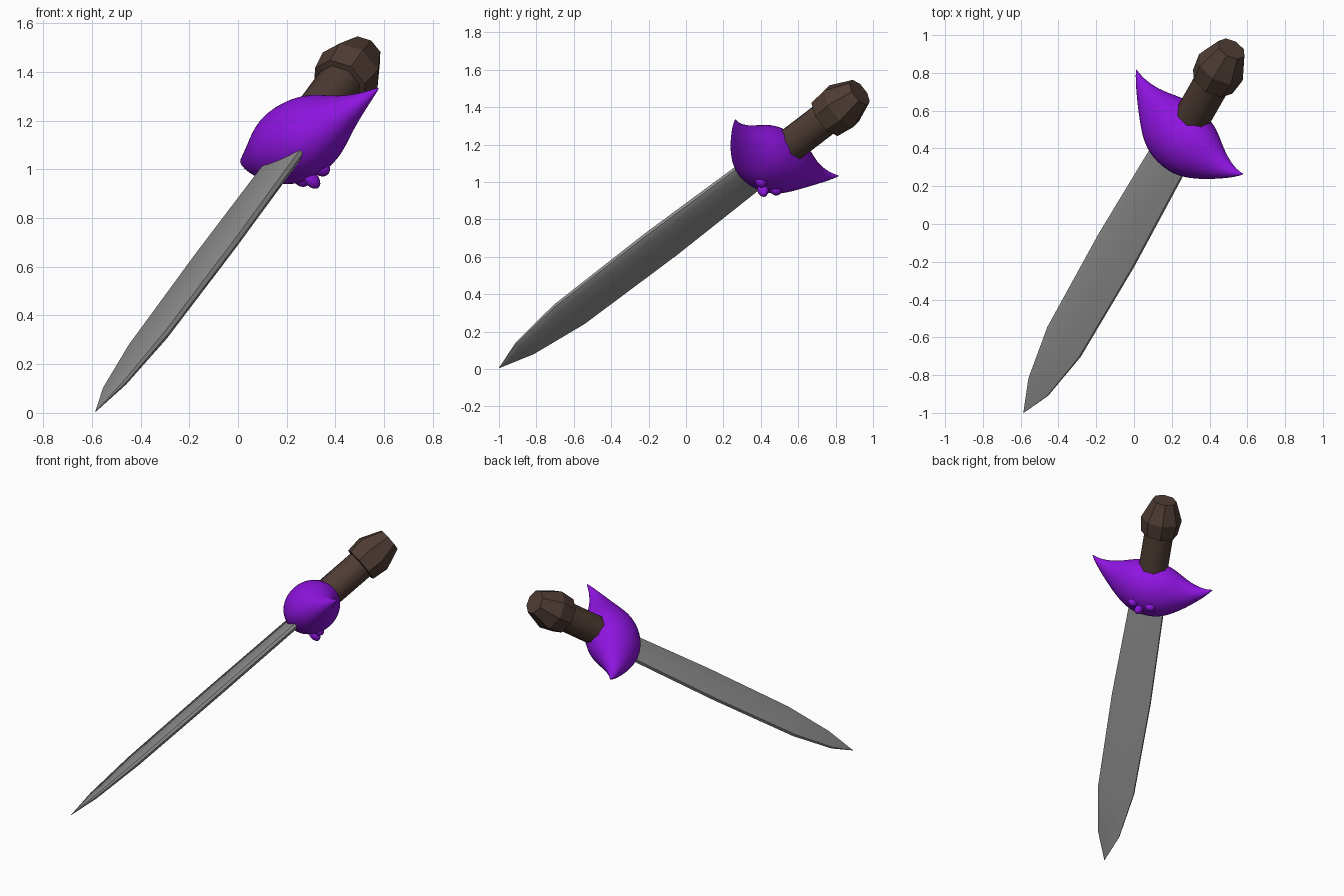
import bpy, bmesh, math
from mathutils import Vector, Matrix

if "Cube" in bpy.data.objects:
    bpy.data.objects.remove(bpy.data.objects["Cube"])

# Sword frame: local x = blade width, y = flat underside, z = tip to pommel
TIP = Vector((-0.585, -1.0, 0.005))
axis = Vector((0.413, 0.723, 0.553)).normalized()
width = Vector((0.667, -0.655, 0.354))
width = (width - axis * width.dot(axis)).normalized()
side = axis.cross(width)
FRAME = Matrix.Translation(TIP) @ Matrix((width, side, axis)).transposed().to_4x4()


def material(name, rgb):
    m = bpy.data.materials.new(name)
    m.diffuse_color = (*rgb, 1)
    m.use_nodes = True
    m.node_tree.nodes["Principled BSDF"].inputs["Base Color"].default_value = m.diffuse_color
    return m


STEEL = material("steel_grey", (0.30, 0.30, 0.30))
PURPLE = material("purple", (0.27, 0.007, 0.74))
BROWN = material("dark_brown", (0.078, 0.046, 0.035))


def finish(name, bm, mat, angle):
    bmesh.ops.recalc_face_normals(bm, faces=bm.faces)
    me = bpy.data.meshes.new(name)
    bm.to_mesh(me)
    bm.free()
    me.materials.append(mat)
    ob = bpy.data.objects.new(name, me)
    bpy.context.collection.objects.link(ob)
    ob.matrix_world = FRAME
    bpy.ops.object.select_all(action='DESELECT')
    ob.select_set(True)
    bpy.context.view_layer.objects.active = ob
    bpy.ops.object.shade_smooth_by_angle(angle=math.radians(angle))
    return ob


def loft(name, rings, mat, angle):
    """Skin a list of equal-length point rings and cap both ends."""
    bm = bmesh.new()
    vs = [[bm.verts.new(p) for p in r] for r in rings]
    n = len(rings[0])
    for a, b in zip(vs, vs[1:]):
        for i in range(n):
            j = (i + 1) % n
            bm.faces.new((a[i], a[j], b[j], b[i]))
    bm.faces.new(vs[0][::-1])
    bm.faces.new(vs[-1])
    bmesh.ops.remove_doubles(bm, verts=bm.verts, dist=0.0005)
    return finish(name, bm, mat, angle)


# Blade: flat faces with bevelled edges, tapering to the tip
def blade_ring(z, h, t):
    b = h * 0.24
    half = [(h, -t * 0.35), (h, t * 0.35), (h - b, t)]
    return [(x, y, z) for x, y in half] + [(-x, -y, z) for x, y in half]


loft("blade", [blade_ring(*s) for s in (
    (0, 0.001, 0.001), (0.19, 0.073, 0.017), (0.52, 0.124, 0.026),
    (1.19, 0.134, 0.028), (1.84, 0.119, 0.028), (2.0, 0.11, 0.026))], STEEL, 50)

# Guard: crescent swept across the width, thick in the middle with pointed horns
half_stations = [  # x, lower z, upper z, half thickness
    (0.0, 1.825, 2.20, 0.167), (0.07, 1.832, 2.20, 0.161), (0.13, 1.852, 2.185, 0.143),
    (0.19, 1.890, 2.160, 0.112), (0.24, 1.930, 2.140, 0.086), (0.29, 1.975, 2.125, 0.062),
    (0.35, 2.035, 2.118, 0.035), (0.39, 2.080, 2.122, 0.018), (0.425, 2.128, 2.132, 0.002)]
stations = [(-x, a, b, t) for x, a, b, t in half_stations[:0:-1]] + half_stations
SEG = 20
guard_rings = []
for x, lo, hi, t in stations:
    guard_rings.append([(x, t * math.sin(i * math.tau / SEG),
                         (lo + hi) / 2 - (hi - lo) / 2 * math.cos(i * math.tau / SEG))
                        for i in range(SEG)])
guard = loft("guard", guard_rings, PURPLE, 60)
sub = guard.modifiers.new("smooth", 'SUBSURF')
sub.levels = sub.render_levels = 1


# Carved ornament on the underside of the guard: two raised lumps and a nose
def lump(name, loc, size):
    bm = bmesh.new()
    bmesh.ops.create_uvsphere(bm, u_segments=14, v_segments=8, radius=1)
    bmesh.ops.transform(bm, matrix=Matrix.Translation(loc) @ Matrix.Diagonal((*size, 1)),
                        verts=bm.verts)
    finish(name, bm, PURPLE, 60)


for s, label in ((-1, "left"), (1, "right")):
    lump("ornament_lump_" + label, (s * 0.06, 0.135, 1.95), (0.035, 0.035, 0.03))
lump("ornament_nose", (0.01, 0.145, 1.915), (0.028, 0.045, 0.03))


# Handle and pommel: faceted turned shapes
def turned(name, profile, sides, angle):
    rings = [[(r * math.cos((i + 0.5) * math.tau / sides),
               r * math.sin((i + 0.5) * math.tau / sides), z) for i in range(sides)]
             for z, r in profile]
    return loft(name, rings, BROWN, angle)


turned("handle", [(2.08, 0.097), (2.46, 0.097)], 8, 50)
turned("pommel", [(2.42, 0.09), (2.425, 0.122), (2.53, 0.135), (2.665, 0.08)], 8, 25)
